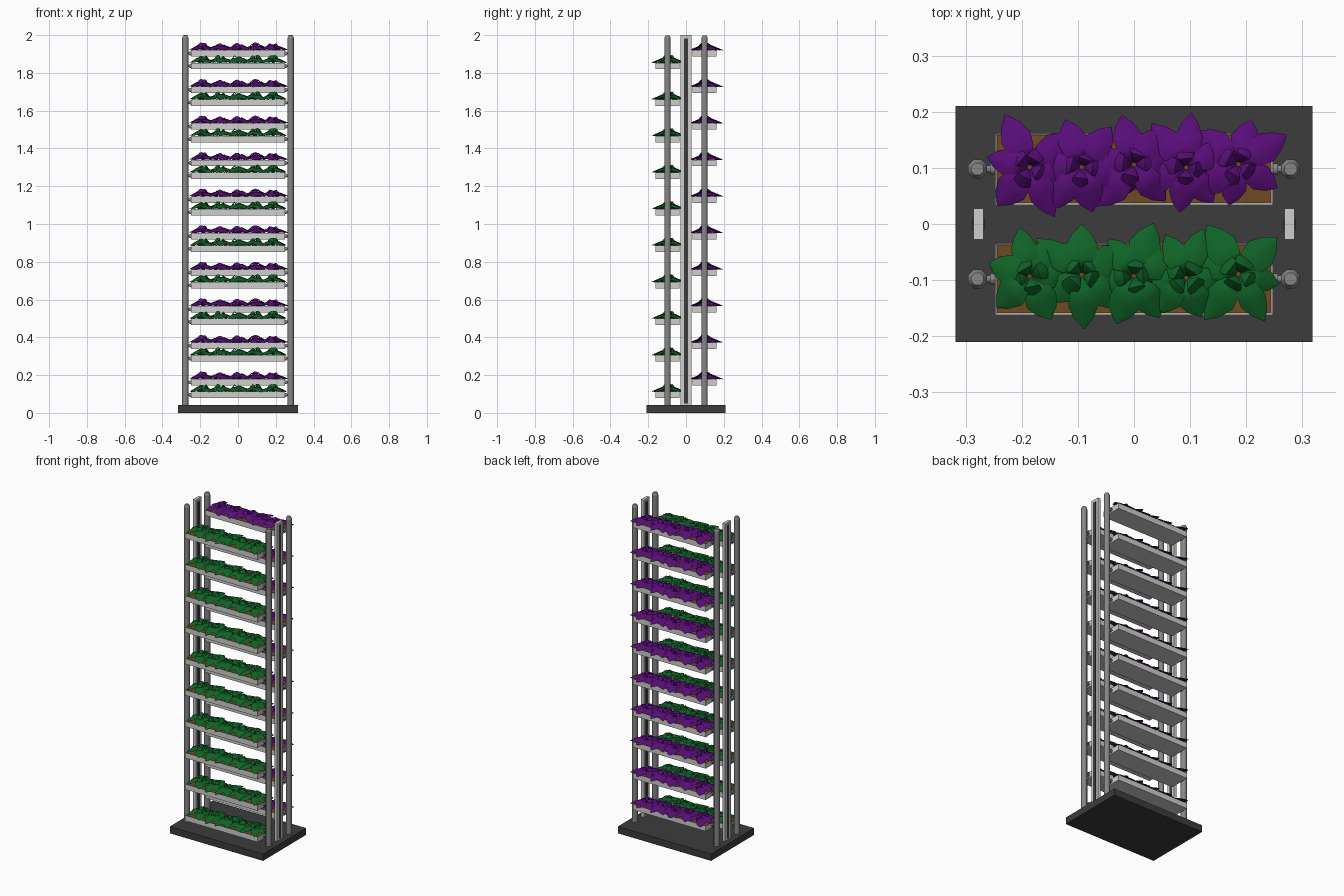
import bpy, bmesh, math, random
from mathutils import Matrix, Vector

cube = bpy.data.objects.get("Cube")
if cube:
    bpy.data.objects.remove(cube, do_unlink=True)
rng = random.Random(7)


def material(name, rgb):
    m = bpy.data.materials.new(name)
    m.use_nodes = True
    m.diffuse_color = (*rgb, 1)
    m.node_tree.nodes["Principled BSDF"].inputs["Base Color"].default_value = (*rgb, 1)
    return m


DARK = material("dark grey", (0.045, 0.045, 0.045))
METAL = material("metal grey", (0.24, 0.24, 0.24))
WHITE = material("off white", (0.62, 0.62, 0.61))
SOIL = material("brown soil", (0.16, 0.07, 0.015))
GREEN = material("leaf green", (0.005, 0.125, 0.02))
PURPLE = material("leaf purple", (0.1, 0.004, 0.19))


def finish(bm, name, mats, smooth=None):
    mesh = bpy.data.meshes.new(name)
    bm.to_mesh(mesh)
    bm.free()
    for m in mats:
        mesh.materials.append(m)
    ob = place(mesh, name, (0, 0, 0))
    if smooth:
        bpy.ops.object.select_all(action='DESELECT')
        ob.select_set(True)
        bpy.context.view_layer.objects.active = ob
        bpy.ops.object.shade_smooth_by_angle(angle=math.radians(smooth))
    return ob


def place(mesh, name, loc):
    ob = bpy.data.objects.new(name, mesh)
    ob.location = loc
    bpy.context.collection.objects.link(ob)
    return ob


def add_box(bm, lo, hi):
    lo, hi = Vector(lo), Vector(hi)
    mat = Matrix.Translation((lo + hi) / 2) @ Matrix.Diagonal((*(hi - lo), 1))
    return bmesh.ops.create_cube(bm, size=1, matrix=mat)["verts"]


def add_rod(bm, start, end, r1, r2):
    start, end = Vector(start), Vector(end)
    axis = end - start
    turn = axis.to_track_quat('Z', 'Y').to_matrix().to_4x4()
    spin = Matrix.Rotation(math.pi / 8, 4, 'Z')
    bmesh.ops.create_cone(bm, cap_ends=True, segments=8, radius1=r1, radius2=r2,
                          depth=axis.length,
                          matrix=Matrix.Translation((start + end) / 2) @ turn @ spin)


# Base slab
bm = bmesh.new()
add_box(bm, (-0.318, -0.21, 0), (0.318, 0.21, 0.042))
finish(bm, "base", [DARK])

# Corner posts with chamfered tops
for sx, side in ((-1, "right"), (1, "left")):
    for sy, end in ((-1, "front"), (1, "back")):
        bm = bmesh.new()
        x, y = sx * 0.279, sy * 0.098
        add_rod(bm, (x, y, 0.04), (x, y, 1.985), 0.018, 0.018)
        add_rod(bm, (x, y, 1.985), (x, y, 1.997), 0.018, 0.012)
        finish(bm, f"{end}_{side}_post", [METAL], 50)

    # Flat upright between the posts, with a dark channel strip
    bm = bmesh.new()
    x = sx * 0.277
    add_box(bm, (x - 0.009, -0.028, 0.04), (x + 0.009, 0.028, 2.0))
    finish(bm, f"{side}_upright", [WHITE])
    bm = bmesh.new()
    add_box(bm, (x - 0.0105, -0.011, 0.05), (x + 0.0105, 0.011, 1.983))
    finish(bm, f"{side}_channel_strip", [DARK])


def make_tray():
    """Open trough filled with soil, and the pegs that hold it."""
    bm = bmesh.new()
    add_box(bm, (-0.248, -0.064, 0), (0.248, 0.064, 0.034))
    bm.normal_update()
    top = max(bm.faces, key=lambda f: f.calc_center_median().z)
    bmesh.ops.inset_region(bm, faces=[top], thickness=0.005)
    bmesh.ops.translate(bm, verts=top.verts, vec=(0, 0, -0.003))
    top.material_index = 1
    return finish(bm, "tray", [WHITE, SOIL])


def make_pegs():
    bm = bmesh.new()
    for s in (-1, 1):
        add_rod(bm, (s * 0.247, 0, 0.017), (s * 0.257, 0, 0.017), 0.011, 0.011)
        add_rod(bm, (s * 0.257, 0, 0.017), (s * 0.27, 0, 0.017), 0.007, 0.007)
    return finish(bm, "tray_pegs", [METAL], 50)


# Leaf stations: distance, half width, height, as fractions
LEAF = ((0, 0.12, 0.1), (0.15, 0.5, 0.8), (0.3, 0.85, 1), (0.55, 1, 0.68),
        (0.8, 0.62, 0.35), (1, 0.02, 0.08))


def add_leaf(bm, x, y, angle, length, width, height):
    frame = Matrix.Translation((x, y, 0.031)) @ Matrix.Rotation(angle, 4, 'Z')
    rows = []
    for t, w, h in LEAF:
        row = []
        for k in (-1, -0.5, 0, 0.5, 1):
            sag = 0.006 * k * k * w
            p = (0.004 + t * length, k * w * width, max(h * height - sag, 0.001))
            row.append(bm.verts.new(frame @ Vector(p)))
        rows.append(row)
    for a, b in zip(rows, rows[1:]):
        for i in range(4):
            bm.faces.new((a[i], b[i], b[i + 1], a[i + 1]))


def make_plants(name, mat, offset):
    """Row of five broad-leaved plants, each with outer and inner leaves."""
    bm = bmesh.new()
    for i in range(5):
        x, y = (i - 2) * 0.093, offset + rng.uniform(-0.004, 0.004)
        for count, length, width, height in ((6, 0.085, 0.026, 0.03),
                                             (4, 0.045, 0.016, 0.042)):
            start = rng.uniform(0, math.tau)
            for k in range(count):
                a = start + math.tau * k / count + rng.uniform(-0.25, 0.25)
                add_leaf(bm, x, y, a, length * rng.uniform(0.82, 1.18),
                         width * rng.uniform(0.9, 1.15),
                         height * rng.uniform(0.75, 1.05))
    return finish(bm, name, [mat], 60)


# Ten tiers on each side, the back ones set a little higher
tray, pegs = make_tray(), make_pegs()
front_plants = make_plants("front_plants", GREEN, 0.006)
back_plants = make_plants("back_plants", PURPLE, 0.006)
for plants, y, z0, end in ((front_plants, -0.098, 0.078, "front"),
                           (back_plants, 0.098, 0.145, "back")):
    for i in range(10):
        loc = (0, y, z0 + i * 0.1935)
        place(tray.data, f"{end}_tray_{i + 1}", loc)
        place(pegs.data, f"{end}_tray_pegs_{i + 1}", loc)
        place(plants.data, f"{end}_plants_{i + 1}", loc)
for ob in (tray, pegs, front_plants, back_plants):
    bpy.data.objects.remove(ob)
